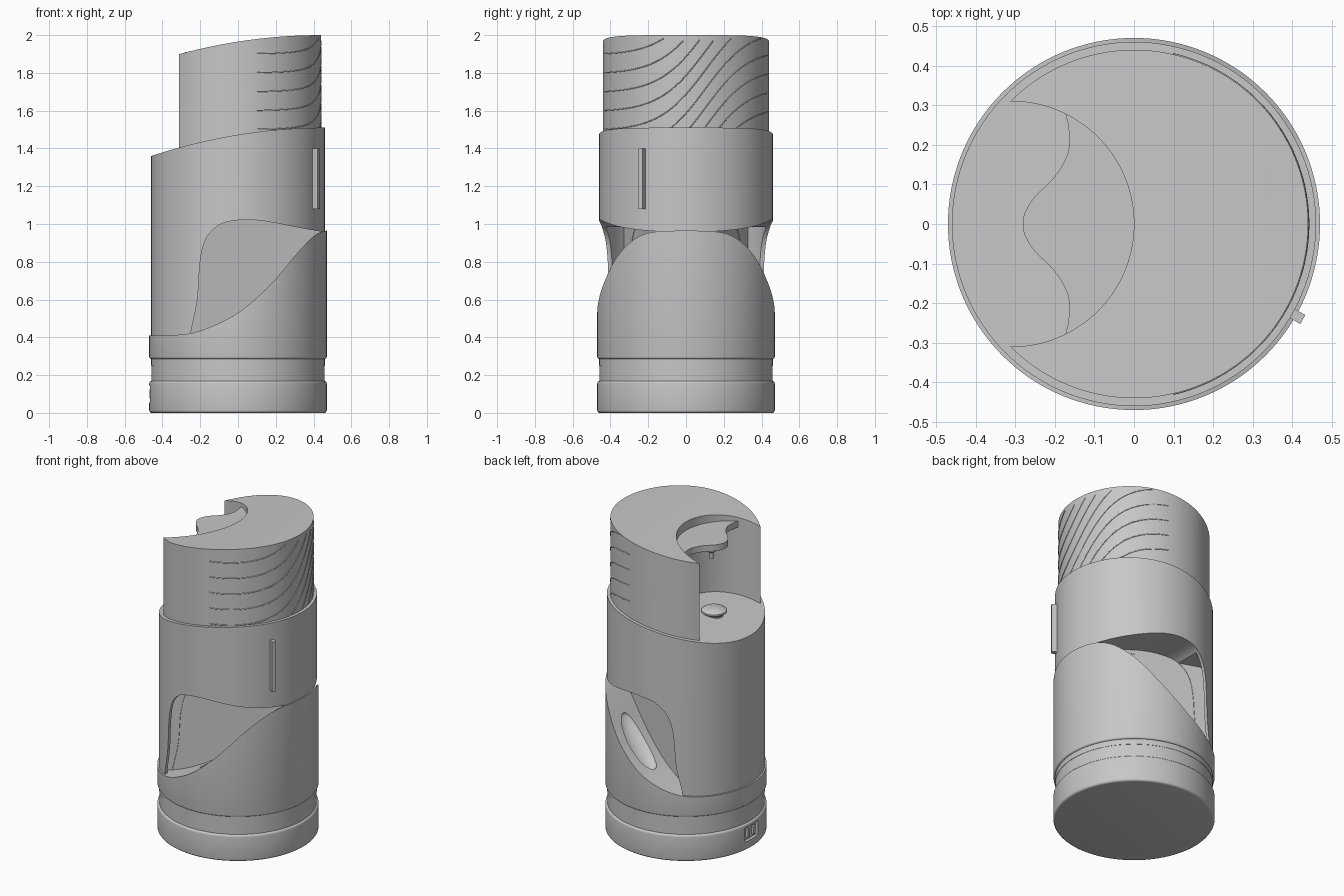
import bpy, bmesh, math
from mathutils import Vector

cube = bpy.data.objects.get("Cube")
if cube:
    bpy.data.objects.remove(cube, do_unlink=True)

grey = bpy.data.materials.new("plain grey")
grey.use_nodes = True
GREY = (0.57, 0.57, 0.57, 1)
grey.diffuse_color = GREY
grey.node_tree.nodes["Principled BSDF"].inputs["Base Color"].default_value = GREY


def finish(name, bm):
    bmesh.ops.recalc_face_normals(bm, faces=bm.faces)
    mesh = bpy.data.meshes.new(name)
    bm.to_mesh(mesh)
    bm.free()
    mesh.materials.append(grey)
    ob = bpy.data.objects.new(name, mesh)
    bpy.context.collection.objects.link(ob)
    return ob


def lathe(name, profile, at=(0, 0, 0), steps=128):
    """Turn an (r, z) profile that starts and ends on the axis."""
    bm = bmesh.new()
    vs = [bm.verts.new((r, 0, z)) for r, z in profile]
    es = [bm.edges.new(p) for p in zip(vs, vs[1:])]
    bmesh.ops.spin(bm, geom=vs + es, axis=(0, 0, 1), cent=(0, 0, 0),
                   angle=math.tau, steps=steps, use_merge=True)
    bmesh.ops.remove_doubles(bm, verts=bm.verts, dist=1e-5)
    bmesh.ops.translate(bm, verts=bm.verts, vec=at)
    return finish(name, bm)


def drum(name, r, lo, hi, b=0.0):
    """Cylinder with optionally rounded rims."""
    if not b:
        return lathe(name, [(0, lo), (r, lo), (r, hi), (0, hi)])
    arc = [(math.cos(a) * b, math.sin(a) * b) for a in (i * math.pi / 8 for i in range(5))]
    low = [(r - b + c, lo + b - s) for c, s in reversed(arc)]
    top = [(r - b + c, hi - b + s) for c, s in arc]
    return lathe(name, [(0, lo)] + low + top + [(0, hi)])


def prism(name, pts, lo, hi, axis="z"):
    """Extrude a 2D outline along z or y; lo may depend on the point."""
    def ring(h):
        out = []
        for a, b in pts:
            d = h(a) if callable(h) else h
            out.append(bm.verts.new((a, b, d) if axis == "z" else (a, d, b)))
        return out
    bm = bmesh.new()
    r0, r1 = ring(lo), ring(hi)
    n = len(pts)
    for i in range(n):
        j = (i + 1) % n
        bm.faces.new((r0[i], r0[j], r1[j], r1[i]))
    bm.faces.new(r0)
    bm.faces.new(r1)
    return finish(name, bm)


def spline(pts, n=6):
    """Smooth curve through a few points."""
    p = [Vector(q) for q in pts]
    p = [2 * p[0] - p[1]] + p + [2 * p[-1] - p[-2]]
    out = []
    for a, b, c, d in zip(p, p[1:], p[2:], p[3:]):
        for i in range(n):
            t = i / n
            out.append(tuple(b + 0.5 * t * (c - a + t * (2 * a - 5 * b + 4 * c - d + t * (3 * (b - c) + d - a)))))
    return out + [tuple(p[-2])]


def activate(ob):
    bpy.ops.object.select_all(action="DESELECT")
    ob.select_set(True)
    bpy.context.view_layer.objects.active = ob


def cut(ob, cutter):
    m = ob.modifiers.new("cut", "BOOLEAN")
    m.operation, m.solver, m.object = "DIFFERENCE", "EXACT", cutter
    activate(ob)
    bpy.ops.object.modifier_apply(modifier=m.name)
    bpy.data.objects.remove(cutter, do_unlink=True)


def trim_above(ob, curve):
    """Remove all that lies above an (x, z) curve."""
    cut(ob, prism("trim", curve + [(0.7, 3), (-0.7, 3)], -1, 1, "y"))


def slope(x0, x1, z, drop):
    """Top curve that falls away from x1 towards x0."""
    xs = [-0.6 + i * 0.05 for i in range(25)]
    return [(x, z - drop * (max(0, x1 - x) / (x1 - x0)) ** 2) for x in xs]


def box(name, size, at, angle=0):
    bm = bmesh.new()
    bmesh.ops.create_cube(bm, size=1)
    bmesh.ops.scale(bm, verts=bm.verts, vec=size)
    ob = finish(name, bm)
    ob.location = at
    ob.rotation_euler.z = angle
    bpy.context.view_layer.update()
    return ob


parts = []

# Base with a small socket at the side, and the neck above it
base = drum("base", 0.47, 0, 0.17, 0.014)
cut(base, box("socket_cut", (0.04, 0.13, 0.09), (-0.47, 0, 0.1)))
for y in (-0.03, 0.03):
    box("socket_pin", (0.025, 0.02, 0.05), (-0.455, y, 0.1))
parts += [base, drum("neck", 0.458, 0.15, 0.3)]

# Lower cup with a sweeping rim and a dimple on each side ledge
rim = spline([(-0.6, 0.41), (-0.47, 0.41), (-0.3, 0.415), (-0.2, 0.435), (-0.1, 0.475), (0, 0.53),
              (0.1, 0.61), (0.2, 0.71), (0.3, 0.83), (0.4, 0.935), (0.47, 0.965), (0.6, 0.97)])
cup = drum("lower_cup", 0.47, 0.285, 1.1, 0.012)
trim_above(cup, rim)
for s in (1, -1):
    bm = bmesh.new()
    bmesh.ops.create_uvsphere(bm, u_segments=40, v_segments=20, radius=1)
    bmesh.ops.scale(bm, verts=bm.verts, vec=(0.2, 0.075, 0.04))
    dimple = finish("dimple_cut", bm)
    dimple.location = (0.12, s * 0.315, 0.635)
    dimple.rotation_euler = (0, -math.radians(43), -s * math.radians(18))
    bpy.context.view_layer.update()
    cut(cup, dimple)
parts.append(cup)

# Sleeve with a sloping top and a deep window on each side
sleeve = drum("sleeve", 0.46, 0.25, 1.7)
trim_above(sleeve, slope(-0.46, 0.46, 1.51, 0.15))
window = spline([(-0.26, 0.3), (-0.25, 0.42), (-0.215, 0.6), (-0.2, 0.8), (-0.17, 0.92), (-0.1, 0.995),
                 (0, 1.02), (0.1, 1.02), (0.2, 1.005), (0.3, 0.985), (0.47, 0.955), (0.6, 0.94)])


def wall(x):
    return 0.325 - 0.325 * (x + 0.3)


for s in (1, -1):
    cut(sleeve, prism("window_cut", window + [(0.6, 0.3)], lambda x: s * wall(x), s * 0.7, "y"))
    # Hollow behind the sleeve skin
    arc = [(0.44 * math.cos(a), s * 0.44 * math.sin(a)) for a in
           (math.radians(132 - i * 5) for i in range(18))]
    end = arc[-1][0]
    cut(sleeve, prism("pocket_cut", arc + [(end, s * (wall(end) - 0.003))], 0.32, 0.985))
parts.append(sleeve)

# Grip bar on the sleeve
turn = math.radians(-29.5)
box("grip_bar", (0.04, 0.026, 0.32), (0.47 * math.cos(turn), 0.47 * math.sin(turn), 1.24), turn)

# Head with a sloping top and a round bay
head = drum("head", 0.44, 1.3, 2.2)
trim_above(head, slope(-0.31, 0.44, 2.0, 0.1))
bay = [(-0.31 + 0.31 * math.cos(a), 0.31 * math.sin(a)) for a in
       (math.radians(-90 + i * 4.5) for i in range(41))]
cut(head, prism("bay_cut", bay + [(-0.7, 0.31), (-0.7, -0.31)], 1, 2.5))
parts.append(head)

# Spout plate with a wavy edge, and its nozzle
half = [(-0.175, 0.285), (-0.165, 0.24), (-0.167, 0.18), (-0.2, 0.12), (-0.25, 0.07), (-0.275, 0.03)]
edge = spline(half + [(-0.281, 0)] + [(x, -y) for x, y in reversed(half)], 4)
back = [(x + 0.01, y) for x, y in bay if x > -0.17]
parts.append(prism("spout_plate", edge + back, 1.87, 1.91))
parts.append(lathe("nozzle", [(0, 1.78), (0.012, 1.78), (0.014, 1.82), (0.03, 1.83), (0.03, 1.88), (0, 1.88)],
                   at=(-0.18, 0, 0), steps=24))

# Domed knob on the bay floor
parts.append(lathe("knob", [(0, -0.03), (0.05, -0.03), (0.055, 0.01), (0.075, 0.025), (0.075, 0.035),
                            (0.06, 0.045), (0.03, 0.052), (0, 0.054)], at=(-0.2, 0, 1.42), steps=48))

# Fine wavy lines around the head
lines = bpy.data.curves.new("wave_lines", "CURVE")
lines.dimensions = "3D"
lines.bevel_depth = 0.003
lines.bevel_resolution = 1
for k in range(-5, 5):
    run = []
    for i in range(81):
        a = -77 + 154 * i / 80
        z = 1.5 + 0.1 * k + 0.6 / (1 + math.exp((12 - a) / 15))
        if 1.5 < z < 1.985:
            run.append((0.44 * math.cos(math.radians(a)), 0.44 * math.sin(math.radians(a)), z, 1))
    if len(run) > 2:
        sp = lines.splines.new("POLY")
        sp.points.add(len(run) - 1)
        for p, co in zip(sp.points, run):
            p.co = co
lines.materials.append(grey)
wave = bpy.data.objects.new("wave_lines", lines)
bpy.context.collection.objects.link(wave)
activate(wave)
bpy.ops.object.convert(target="MESH")

# Smooth the round surfaces, keep the edges crisp
for ob in parts:
    activate(ob)
    bpy.ops.object.shade_smooth_by_angle(angle=math.radians(30))
